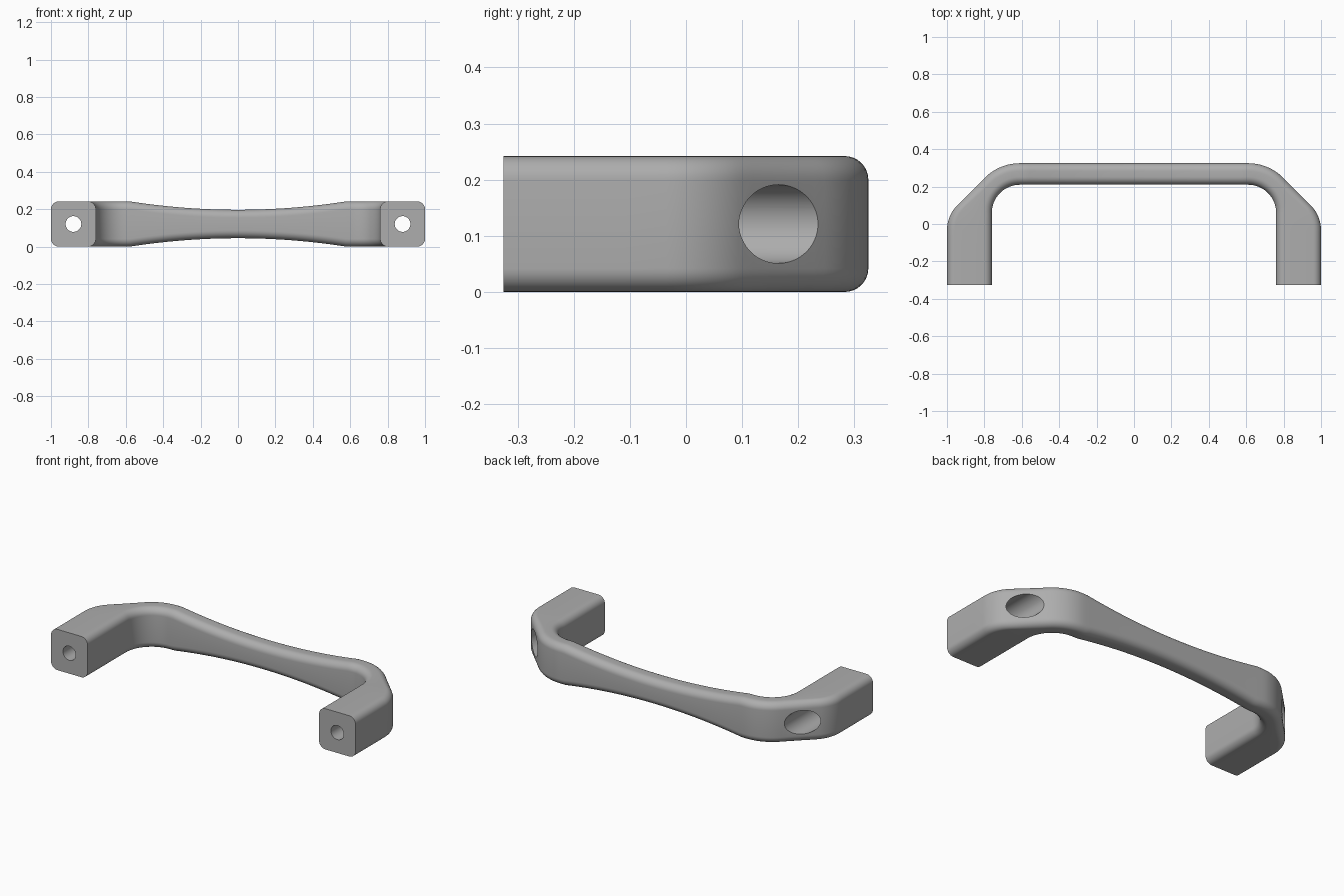
import bpy, bmesh
from math import sin, cos, pi
from mathutils import Vector

cube = bpy.data.objects.get("Cube")
if cube:
    bpy.data.objects.remove(cube, do_unlink=True)

HALF_H, GRIP_H = 0.121, 0.076     # half heights at legs and mid grip
FRONT, BACK = -0.325, 0.325
BEND_X = 0.61                     # where the straight grip begins
EDGE_R = 0.042                    # rounded long edges
HOLE_X = 0.88

metal = bpy.data.materials.new("grey metal")
metal.use_nodes = True
grey = (0.42, 0.42, 0.42, 1)
metal.diffuse_color = grey
metal.node_tree.nodes["Principled BSDF"].inputs["Base Color"].default_value = grey


def arc(cx, cy, r, a0, a1, n):
    return [Vector((cx + r * cos(a0 + (a1 - a0) * i / n),
                    cy + r * sin(a0 + (a1 - a0) * i / n))) for i in range(n + 1)]


def line(a, b, n):
    return [Vector(a).lerp(Vector(b), i / n) for i in range(n + 1)]


# Plan outline of one half, as matching outer and inner points
low_r, high_r, in_r, shoulder = 0.193, 0.266, 0.15, -0.035
low = arc(1 - low_r, shoulder, low_r, 0, pi / 4, 10)
high = arc(BEND_X, BACK - high_r, high_r, pi / 4, pi / 2, 10)
outer = (line((1, FRONT), (1, shoulder), 4) + low[1:]
         + line(low[-1], high[0], 8)[1:] + high[1:]
         + line((BEND_X, BACK), (0, BACK), 36)[1:])
inner = (line((0.76, FRONT), (0.76, shoulder), 4)
         + line((0.76, shoulder), (0.76, 0.06), 10)[1:]
         + arc(BEND_X, 0.06, in_r, 0, pi / 2, 18)[1:]
         + line((BEND_X, 0.21), (0, 0.21), 36)[1:])


def section(out, inn):
    """Rounded rectangle standing on the line from inn to out."""
    mid, across = (out + inn) / 2, out - inn
    half_w = across.length / 2
    across.normalize()
    half_h = GRIP_H + (HALF_H - GRIP_H) * min(1, (mid.x / 0.58) ** 2)
    ring = []
    for k, (sx, sz) in enumerate([(1, 1), (-1, 1), (-1, -1), (1, -1)]):
        for p in arc(sx * (half_w - EDGE_R), sz * (half_h - EDGE_R), EDGE_R,
                     k * pi / 2, (k + 1) * pi / 2, 8):
            xy = mid + across * p.x
            ring.append(Vector((xy.x, xy.y, HALF_H + p.y)))
    return ring


# Handle body: sections joined from one foot to the other
half = [section(o, i) for o, i in zip(outer, inner)]
rings = half + [[Vector((-v.x, v.y, v.z)) for v in r] for r in half[-2::-1]]
bm = bmesh.new()
loops = [[bm.verts.new(v) for v in r] for r in rings]
for a, b in zip(loops, loops[1:]):
    for j in range(len(a)):
        k = (j + 1) % len(a)
        bm.faces.new((a[j], a[k], b[k], b[j]))
bm.faces.new(loops[0])
bm.faces.new(loops[-1])
bmesh.ops.recalc_face_normals(bm, faces=bm.faces)
mesh = bpy.data.meshes.new("handle")
bm.to_mesh(mesh)
bm.free()
handle = bpy.data.objects.new("handle", mesh)
bpy.context.collection.objects.link(handle)
mesh.materials.append(metal)


def bore(name, x, r, y0, y1):
    """Cut a round hole along y."""
    bpy.ops.mesh.primitive_cylinder_add(
        vertices=64, radius=r, depth=y1 - y0,
        location=(x, (y0 + y1) / 2, HALF_H), rotation=(pi / 2, 0, 0))
    cutter = bpy.context.object
    cutter.name = name
    cutter.hide_render = True
    cutter.data.materials.append(metal)
    mod = handle.modifiers.new(name, "BOOLEAN")
    mod.object = cutter
    mod.operation = "DIFFERENCE"
    mod.solver = "EXACT"
    bpy.context.view_layer.objects.active = handle
    bpy.ops.object.modifier_apply(modifier=name)
    bpy.data.objects.remove(cutter, do_unlink=True)


# Screw holes with wide access bores from behind
for side in (-1, 1):
    bore("screw_hole", side * HOLE_X, 0.042, -0.5, 0.5)
    bore("access_bore", side * HOLE_X, 0.07, -0.1, 0.5)

bpy.ops.object.select_all(action="DESELECT")
handle.select_set(True)
bpy.context.view_layer.objects.active = handle
bpy.ops.object.shade_smooth_by_angle(angle=pi / 6)
